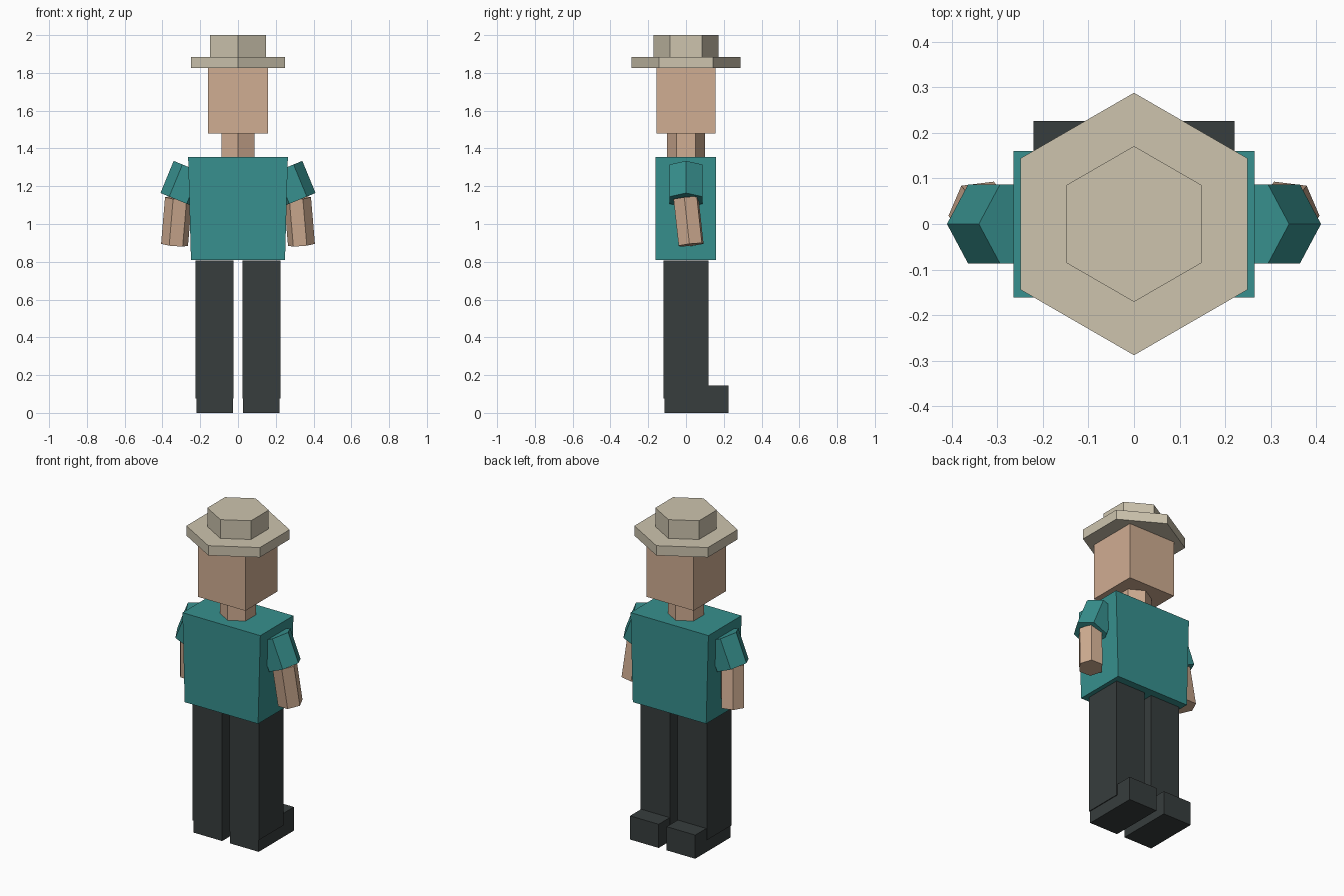
import bpy, bmesh, math
from mathutils import Vector, Quaternion

cube = bpy.data.objects.get("Cube")
if cube:
    bpy.data.objects.remove(cube, do_unlink=True)


def material(name, rgb):
    """Flat material from 8-bit sRGB values, stored as linear."""
    lin = [((c / 255 + 0.055) / 1.055) ** 2.4 for c in rgb]
    m = bpy.data.materials.new(name)
    m.use_nodes = True
    m.diffuse_color = (*lin, 1)
    m.node_tree.nodes["Principled BSDF"].inputs["Base Color"].default_value = (*lin, 1)
    return m


SKIN = material("skin", (208, 173, 146))
TEAL = material("teal shirt", (55, 144, 142))
DARK = material("charcoal trousers", (55, 61, 61))
STRAW = material("straw hat", (205, 196, 174))


def finish(name, bm, mat):
    bmesh.ops.recalc_face_normals(bm, faces=bm.faces)
    mesh = bpy.data.meshes.new(name)
    bm.to_mesh(mesh)
    bm.free()
    mesh.materials.append(mat)
    ob = bpy.data.objects.new(name, mesh)
    bpy.context.collection.objects.link(ob)
    return ob


def box(name, mat, x, y, z, taper=1.0):
    """Box between (min, max) pairs; taper scales the bottom in x."""
    bm = bmesh.new()
    bmesh.ops.create_cube(bm, size=1)
    for v in bm.verts:
        bottom = v.co.z < 0
        v.co = [(a + b) / 2 + c * (b - a) for (a, b), c in zip((x, y, z), v.co)]
        if bottom:
            v.co.x *= taper
    return finish(name, bm, mat)


def hex_prism(name, mat, bottom, top, radius, spin=0):
    """Six-sided prism along the line bottom-top; spin 0 puts a corner on x."""
    bottom, top = Vector(bottom), Vector(top)
    axis = top - bottom
    turn = Vector((0, 0, 1)).rotation_difference(axis) @ Quaternion((0, 0, 1), math.radians(spin))
    bm = bmesh.new()
    ring = []
    for i in range(6):
        a = math.tau * i / 6
        ring.append(bm.verts.new(bottom + turn @ Vector((radius * math.cos(a), radius * math.sin(a), 0))))
    face = bm.faces.new(ring)
    ext = bmesh.ops.extrude_face_region(bm, geom=[face], use_keep_orig=True)
    bmesh.ops.translate(bm, vec=axis, verts=[g for g in ext["geom"] if isinstance(g, bmesh.types.BMVert)])
    return finish(name, bm, mat)


# Hat, head, neck and shirt
hex_prism("hat_crown", STRAW, (0, 0, 1.885), (0, 0, 2.0), 0.171, 30)
hex_prism("hat_brim", STRAW, (0, 0, 1.825), (0, 0, 1.885), 0.288, 30)
box("head", SKIN, (-0.16, 0.16), (-0.157, 0.155), (1.478, 1.825))
hex_prism("neck", SKIN, (0, 0, 1.355), (0, 0, 1.478), 0.1, 30)
box("shirt", TEAL, (-0.264, 0.264), (-0.161, 0.16), (0.81, 1.355), taper=0.943)

# Limbs, mirrored left and right
for side, s in (("left", 1), ("right", -1)):
    hex_prism(side + "_sleeve", TEAL, (s * 0.318, 0, 1.126), (s * 0.248, 0, 1.296), 0.1)
    hex_prism(side + "_forearm", SKIN, (s * 0.336, 0.027, 0.89), (s * 0.315, 0, 1.137), 0.072, -7 * s)
    box(side + "_leg", DARK, sorted((s * 0.025, s * 0.226)), (-0.12, 0.119), (0.075, 0.806))
    box(side + "_shoe", DARK, sorted((s * 0.027, s * 0.221)), (-0.115, 0.226), (0, 0.145))
